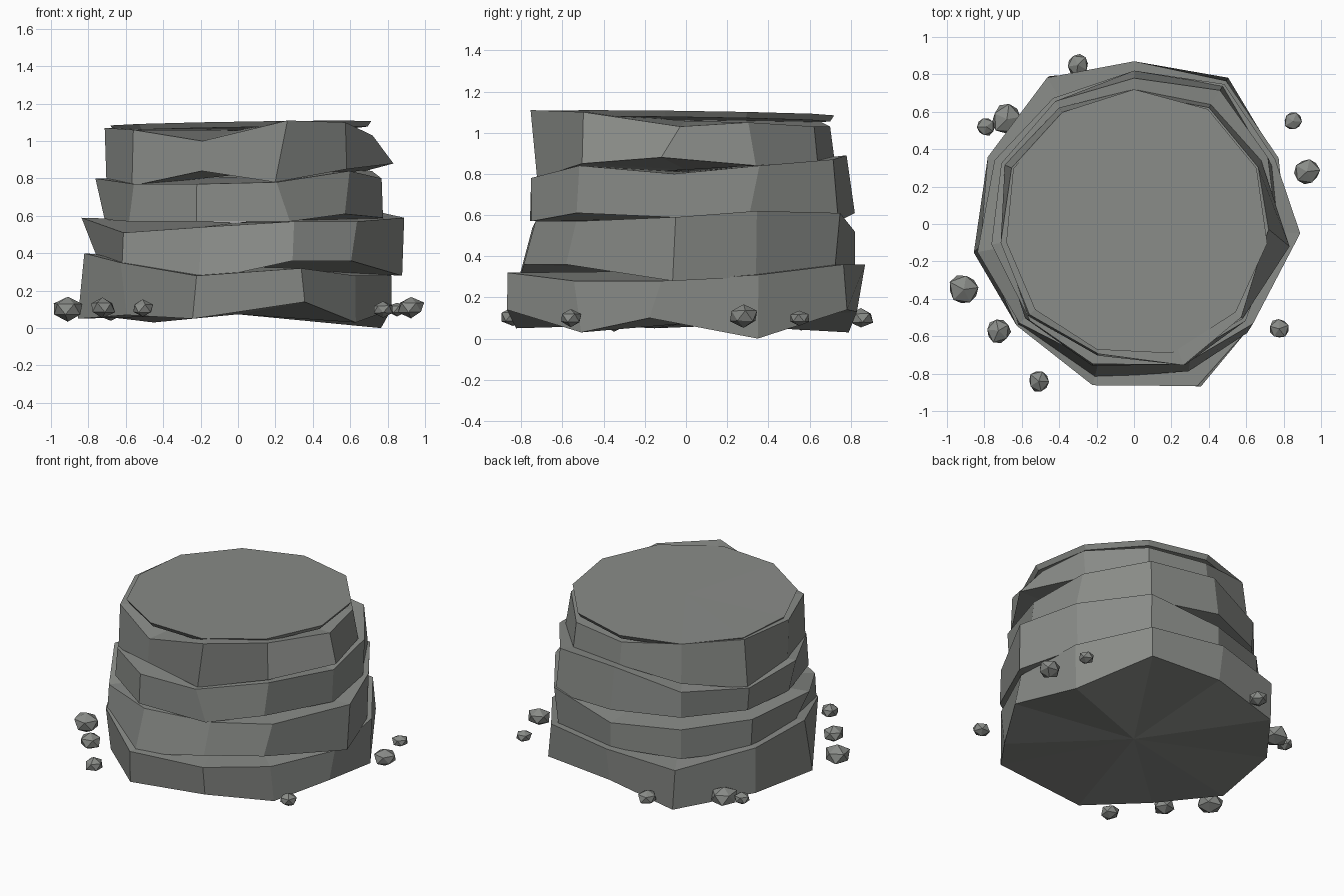
import bpy, bmesh, math, random
from mathutils import Vector

random.seed(7)

stone = bpy.data.materials.new("grey stone")
stone.diffuse_color = (0.25, 0.26, 0.245, 1)

SIDES = 11
START = 24.5  # angle of the first corner, counter-clockwise from +x


def finish(name, bm):
    bmesh.ops.recalc_face_normals(bm, faces=bm.faces)
    me = bpy.data.meshes.new(name)
    bm.to_mesh(me)
    bm.free()
    me.materials.append(stone)
    ob = bpy.data.objects.new(name, me)
    bpy.context.collection.objects.link(ob)
    return ob


def slab(name, r_low, z_low, r_high, z_high, turn_low={}, turn_high={}):
    """Uneven eleven-sided slab: radius, height and small turn per corner of each ring."""
    bm = bmesh.new()
    rings, hubs = [], []
    for radii, heights, turn in ((r_low, z_low, turn_low), (r_high, z_high, turn_high)):
        ring = []
        for i in range(SIDES):
            a = math.radians(START + 360 / SIDES * i + turn.get(i, 0))
            ring.append(bm.verts.new((radii[i] * math.cos(a), radii[i] * math.sin(a), heights[i])))
        rings.append(ring)
        hubs.append(bm.verts.new((0, 0, sum(heights) / SIDES)))
    low, high = rings
    for i in range(SIDES):
        j = (i + 1) % SIDES
        bm.faces.new((low[i], low[j], high[j], high[i]))
        bm.faces.new((low[j], low[i], hubs[0]))
        bm.faces.new((high[i], high[j], hubs[1]))
    return finish(name, bm)


# Stacked slabs, bottom to top
slab("base_slab",
     [.84, .93, .83, .91, .86, .87, .80, .86, .94, .81, .84],
     [.00, .14, .13, .03, .07, .05, .07, .05, .14, .03, .10],
     [.85, .91, .87, .91, .86, .83, .83, .89, .93, .83, .83],
     [.31, .36, .36, .30, .38, .40, .35, .28, .32, .28, .28],
     {6: 1, 8: 6, 9: 2, 10: -4, 5: 2, 3: -3}, {8: 5, 7: 2, 10: 0, 3: -2})
slab("lower_slab",
     [.82, .86, .82, .80, .80, .75, .82, .85, .84, .84, .88],
     [.30, .34, .35, .33, .34, .35, .33, .25, .36, .36, .28],
     [.83, .89, .82, .80, .82, .85, .81, .77, .79, .83, .89],
     [.62, .61, .52, .53, .56, .59, .51, .54, .57, .57, .59],
     {8: 4, 7: 2, 9: -3, 10: 4}, {8: 6, 7: 2, 9: 1, 10: 5, 5: 2})
slab("middle_slab",
     [.80, .88, .82, .77, .76, .72, .77, .79, .80, .78, .78],
     [.53, .57, .61, .60, .60, .58, .57, .57, .57, .61, .59],
     [.80, .85, .78, .78, .78, .77, .76, .78, .78, .79, .77],
     [.84, .87, .89, .78, .76, .80, .77, .77, .78, .84, .80],
     {8: 4, 0: -3, 10: 2, 9: -2}, {8: -1, 0: 2, 10: 4, 6: 2})
slab("upper_slab",
     [.76, .76, .72, .74, .76, .71, .75, .73, .75, .77, .84],
     [.84, .86, .88, .82, .75, .76, .76, .84, .78, .85, .88],
     [.73, .74, .70, .71, .72, .72, .74, .72, .80, .76, .72],
     [1.05, 1.03, 1.03, 1.08, 1.07, 1.07, 1.06, 1.00, 1.11, 1.10, 1.03],
     {8: -1, 7: 1, 0: 2}, {8: 3, 7: 1, 10: 6})

# Thin flat cap, tilted slightly up towards the front right
cap_r = [.72, .73, .72, .71, .71, .69, .70, .70, .72, .72, .72]
cap_z = []
for i in range(SIDES):
    a = math.radians(START + 360 / SIDES * i)
    cap_z.append(1.094 + .012 * math.cos(a) - .010 * math.sin(a))
slab("top_cap", [r - .02 for r in cap_r], [z - .03 for z in cap_z], cap_r, cap_z)

# Loose pebbles around the foot: x, y, z, radius
pebbles = [
    (-.30, .85, .10, .066), (-.68, .56, .10, .088), (-.79, .52, .10, .055),
    (.85, .55, .10, .052), (.925, .28, .11, .075), (.775, -.56, .10, .057),
    (-.91, -.35, .10, .09), (-.725, -.57, .11, .072), (-.51, -.84, .105, .062)]
for k, (x, y, z, r) in enumerate(pebbles, 1):
    bm = bmesh.new()
    bmesh.ops.create_icosphere(bm, subdivisions=1, radius=r)
    turn = random.uniform(0, math.tau)
    for v in bm.verts:
        p = v.co * random.uniform(.9, 1.08)
        c, s = math.cos(turn), math.sin(turn)
        v.co = Vector((x + c * p.x - s * p.y, y + s * p.x + c * p.y, z + .75 * p.z))
    finish(f"pebble_{k}", bm)
